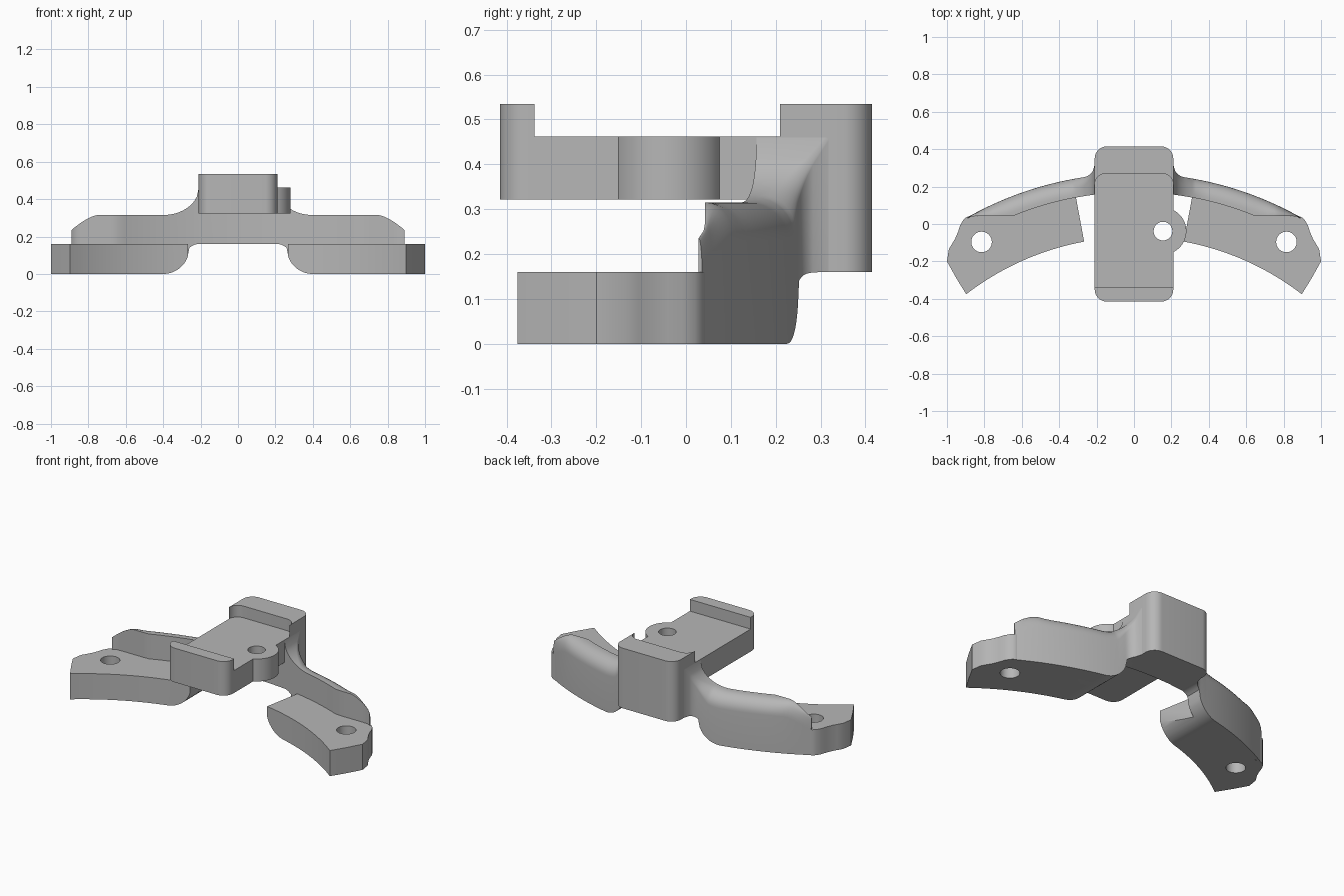
import bpy, bmesh
from math import sin, cos, sqrt, radians, atan2, degrees

if "Cube" in bpy.data.objects:
    bpy.data.objects.remove(bpy.data.objects["Cube"])

grey = bpy.data.materials.new("plain_grey")
grey.use_nodes = True
GREY = (0.47, 0.47, 0.47, 1)
grey.diffuse_color = GREY
grey.node_tree.nodes["Principled BSDF"].inputs["Base Color"].default_value = GREY

BOW = -1.54          # y of the centre shared by all the long arcs
HALF = 0.21          # half width of the central mount


def finish(name, bm):
    bmesh.ops.recalc_face_normals(bm, faces=bm.faces)
    mesh = bpy.data.meshes.new(name)
    bm.to_mesh(mesh)
    bm.free()
    mesh.materials.append(grey)
    ob = bpy.data.objects.new(name, mesh)
    bpy.context.collection.objects.link(ob)
    return ob


def prism(name, outline, low, high, upright=False):
    """Extrude an outline along z, or along y when upright."""
    bm = bmesh.new()
    place = (lambda p, h: (p[0], h, p[1])) if upright else (lambda p, h: (p[0], p[1], h))
    a = [bm.verts.new(place(p, low)) for p in outline]
    b = [bm.verts.new(place(p, high)) for p in outline]
    bm.faces.new(a)
    bm.faces.new(b)
    for i in range(len(a)):
        j = (i + 1) % len(a)
        bm.faces.new((a[i], a[j], b[j], b[i]))
    return finish(name, bm)


def arc(cx, cy, r, start, end, n=10):
    angles = [radians(start + (end - start) * i / n) for i in range(n + 1)]
    return [(cx + r * cos(t), cy + r * sin(t)) for t in angles]


def cut(ob, cutter):
    cutter.hide_render = True
    mod = ob.modifiers.new("cut", "BOOLEAN")
    mod.operation = "DIFFERENCE"
    mod.solver = "EXACT"
    mod.object = cutter
    bpy.context.view_layer.objects.active = ob
    bpy.ops.object.modifier_apply(modifier=mod.name)
    bpy.data.objects.remove(cutter)


def smooth(ob):
    bpy.ops.object.select_all(action="DESELECT")
    ob.select_set(True)
    bpy.context.view_layer.objects.active = ob
    bpy.ops.object.shade_smooth_by_angle(angle=radians(32))


def drill(ob, x, y, r):
    cut(ob, prism("drill", arc(x, y, r, 0, 350, 35), -1, 1))


# Mounting slab with a round boss on its left side and a hole
R = 0.065
front = arc(-HALF + R, -0.415 + R, R, 180, 270) + arc(HALF - R, -0.415 + R, R, 270, 360)
bx, by, br = 0.155, -0.038, 0.125
a = degrees(atan2(sqrt(br ** 2 - (HALF - bx) ** 2), HALF - bx))
slab = prism("mount_slab", front + arc(bx, by, br, -a, a, 20) + [(HALF, 0.25), (-HALF, 0.25)],
             0.322, 0.462)
drill(slab, bx, by, 0.05)

# Front lip, rear pillar and rear lip with rounded pocket corners
front_lip = prism("front_lip", front + [(HALF, -0.338), (-HALF, -0.338)], 0.462, 0.535)
back = arc(HALF - R, 0.415 - R, R, 0, 90) + arc(-HALF + R, 0.415 - R, R, 90, 180)
pillar = prism("rear_pillar", back + [(-HALF, 0.22), (HALF, 0.22)], 0.16, 0.462)
pocket = arc(-HALF + 0.06, 0.21, 0.06, 180, 90) + arc(HALF - 0.06, 0.21, 0.06, 90, 0)
rear_lip = prism("rear_lip", back + pocket, 0.462, 0.535)


# Bowed wall, lofted across x with a rounded upper back edge
def bow(x, r):
    return sqrt(r * r - x * x) + BOW


def section(sx):
    x = abs(sx)
    if x < 0.21:
        bottom = 0.16
    elif x < 0.26:
        bottom = 0.16 - 0.02 * ((x - 0.21) / 0.05) ** 2
    elif x < 0.4:
        bottom = 0.14 - sqrt(0.14 ** 2 - (0.4 - x) ** 2)
    else:
        bottom = 0
    top = 0.315
    if x < 0.4:
        t = min(1, (0.4 - x) / 0.19)
        top += 0.145 * (1 - sqrt(1 - t * t))
    elif x > 0.75:
        top -= 0.08 * ((x - 0.75) / 0.14) ** 1.5
    outer = bow(x, 1.81)
    if x < 0.27:
        s = min(1, (0.27 - x) / 0.06)
        outer = outer + 0.06 * (1 - sqrt(1 - s * s))
    inner = min(max(bow(x, 1.71), 0.042), outer - 0.008)
    fade = min(1, max(0.02, (x - 0.2) / 0.12))
    ry = min(0.085 * fade, 0.95 * (outer - inner))
    rz = 0.085 * fade
    pts = [(inner, bottom), (outer, bottom)]
    for i in range(9):
        t = radians(90 * i / 8)
        pts.append((outer - ry + ry * cos(t), top - rz + rz * sin(t)))
    return pts + [(inner, top)]


half = [0.1 + 0.11 * i for i in range(2)] + [0.21 + 0.01 * i for i in range(1, 20)]
half += [0.4 + 0.035 * i for i in range(1, 11)] + [0.75 + 0.02 * i for i in range(1, 8)]
stations = [-x for x in reversed(half)] + [0] + half
bm = bmesh.new()
rings = [[bm.verts.new((x, y, z)) for y, z in section(x)] for x in stations]
for p, q in zip(rings, rings[1:]):
    for i in range(len(p)):
        j = (i + 1) % len(p)
        bm.faces.new((p[i], p[j], q[j], q[i]))
bm.faces.new(rings[0])
bm.faces.new(rings[-1])
wall = finish("bowed_wall", bm)

# Foot pads with a rounded inner underside and a screw hole
parts = [slab, front_lip, pillar, rear_lip, wall]
tip = [(1.0, -0.2), (0.99, -0.135), (0.972, -0.105), (0.957, -0.08), (0.94, -0.04),
       (0.93, -0.008), (0.914, 0.02), (0.897, 0.036), (0.877, 0.043)]
outline = arc(0, BOW, 1.47, 79.55, 52.4, 20) + [(0.95, -0.29)] + tip
outline += arc(0, BOW, 1.79, 62, 79.55, 16)
under = [(0.2, -0.05), (0.4, -0.05)] + arc(0.4, 0.14, 0.14, 270, 180, 12)
under += [(0.26, 0.2), (0.2, 0.2)]
for side, s in (("left", 1), ("right", -1)):
    pad = prism(side + "_foot_pad", [(s * x, y) for x, y in outline], 0, 0.16)
    cut(pad, prism("underside", [(s * x, z) for x, z in under], -0.6, 0.6, True))
    drill(pad, s * 0.815, -0.096, 0.055)
    parts.append(pad)

for ob in parts:
    smooth(ob)
